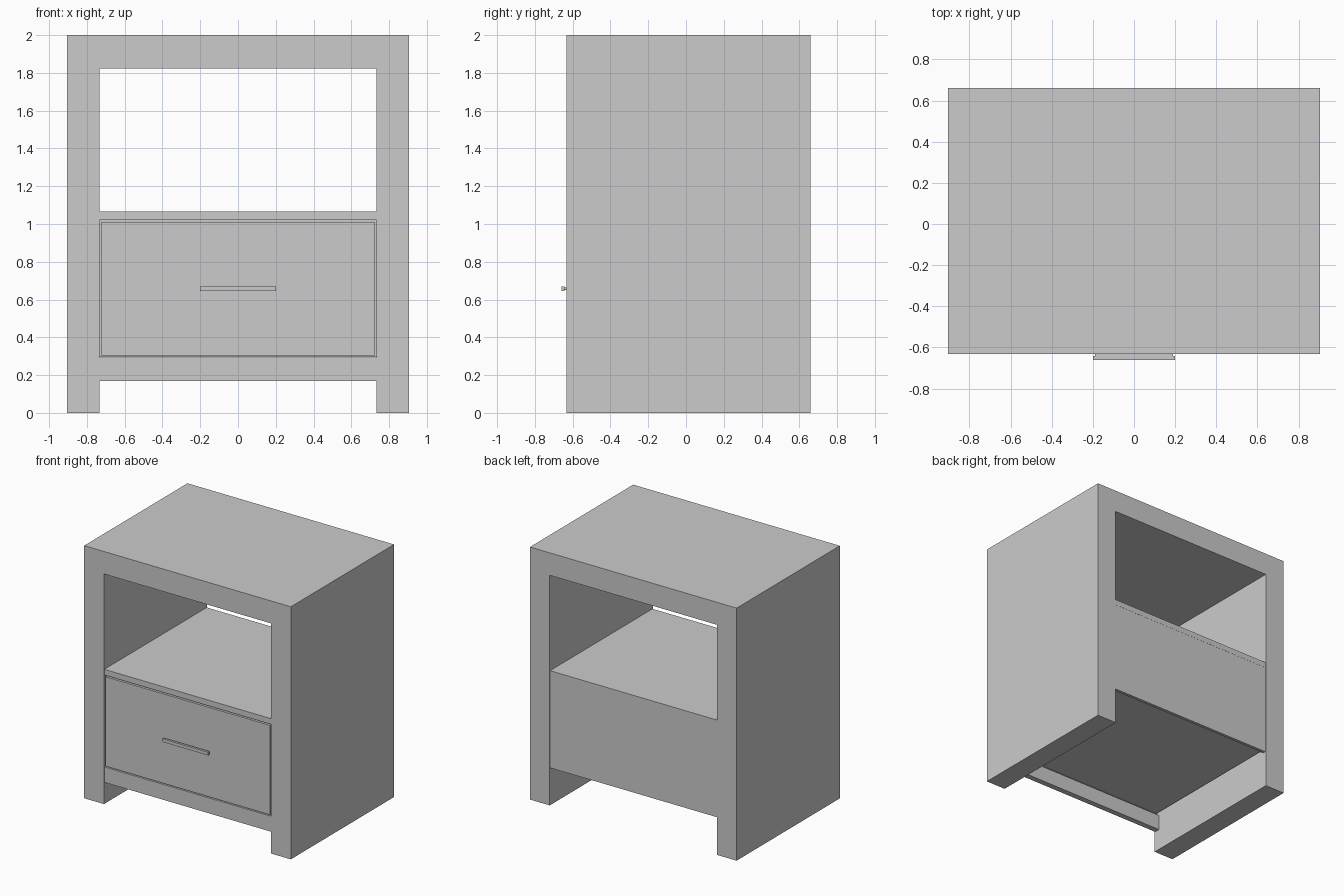
import bpy, bmesh
from mathutils import Vector

if "Cube" in bpy.data.objects:
    bpy.data.objects.remove(bpy.data.objects["Cube"])

grey = bpy.data.materials.new("plain grey")
grey.diffuse_color = (0.6, 0.6, 0.6, 1)
grey.use_nodes = True
grey.node_tree.nodes["Principled BSDF"].inputs["Base Color"].default_value = grey.diffuse_color


def finish(name, bm):
    bmesh.ops.recalc_face_normals(bm, faces=bm.faces)
    mesh = bpy.data.meshes.new(name)
    bm.to_mesh(mesh)
    bm.free()
    mesh.materials.append(grey)
    obj = bpy.data.objects.new(name, mesh)
    bpy.context.collection.objects.link(obj)
    return obj


def box(name, x, y, z):
    """Box from (min, max) ranges."""
    bm = bmesh.new()
    bmesh.ops.create_cube(bm, size=1)
    for v in bm.verts:
        v.co = Vector([(r[0] + r[1]) / 2 + c * (r[1] - r[0])
                       for c, r in zip(v.co, (x, y, z))])
    return finish(name, bm)


FRONT, BACK = -0.632, 0.66
OUT, INN = 0.905, 0.732

# Outer frame: an arch profile with mitred corners, extruded front to back
outer = [(-OUT, 0), (-OUT, 2), (OUT, 2), (OUT, 0)]
inner = [(-INN, 0), (-INN, 1.822), (INN, 1.822), (INN, 0)]
bm = bmesh.new()
rings = [[bm.verts.new((x, FRONT, z)) for x, z in pts] for pts in (outer, inner)]
faces = [bm.faces.new((rings[0][i], rings[0][i + 1], rings[1][i + 1], rings[1][i]))
         for i in range(3)]
ext = bmesh.ops.extrude_face_region(bm, geom=faces, use_keep_orig=True)
bmesh.ops.translate(bm, vec=(0, BACK - FRONT, 0),
                    verts=[g for g in ext["geom"] if isinstance(g, bmesh.types.BMVert)])
finish("outer_frame", bm)

# Open shelf, back panel and front plinth between the sides
box("shelf", (-INN, INN), (FRONT + 0.005, BACK - 0.005), (1.02, 1.065))
box("back_panel", (-INN, INN), (BACK - 0.03, BACK - 0.006), (0.295, 1.02))
box("front_plinth", (-INN, INN), (FRONT + 0.005, FRONT + 0.05), (0.17, 0.292))

# Drawer with small gaps all round
box("drawer_front", (-0.722, 0.722), (FRONT + 0.003, FRONT + 0.04), (0.302, 1.01))
box("drawer_box", (-0.715, 0.715), (FRONT + 0.04, BACK - 0.03), (0.305, 1.01))

# Bar handle on a thin mounting strip
box("handle_mount", (-0.19, 0.19), (-0.646, FRONT + 0.004), (0.65, 0.663))
box("handle_bar", (-0.2, 0.2), (-0.66, -0.642), (0.645, 0.67))
